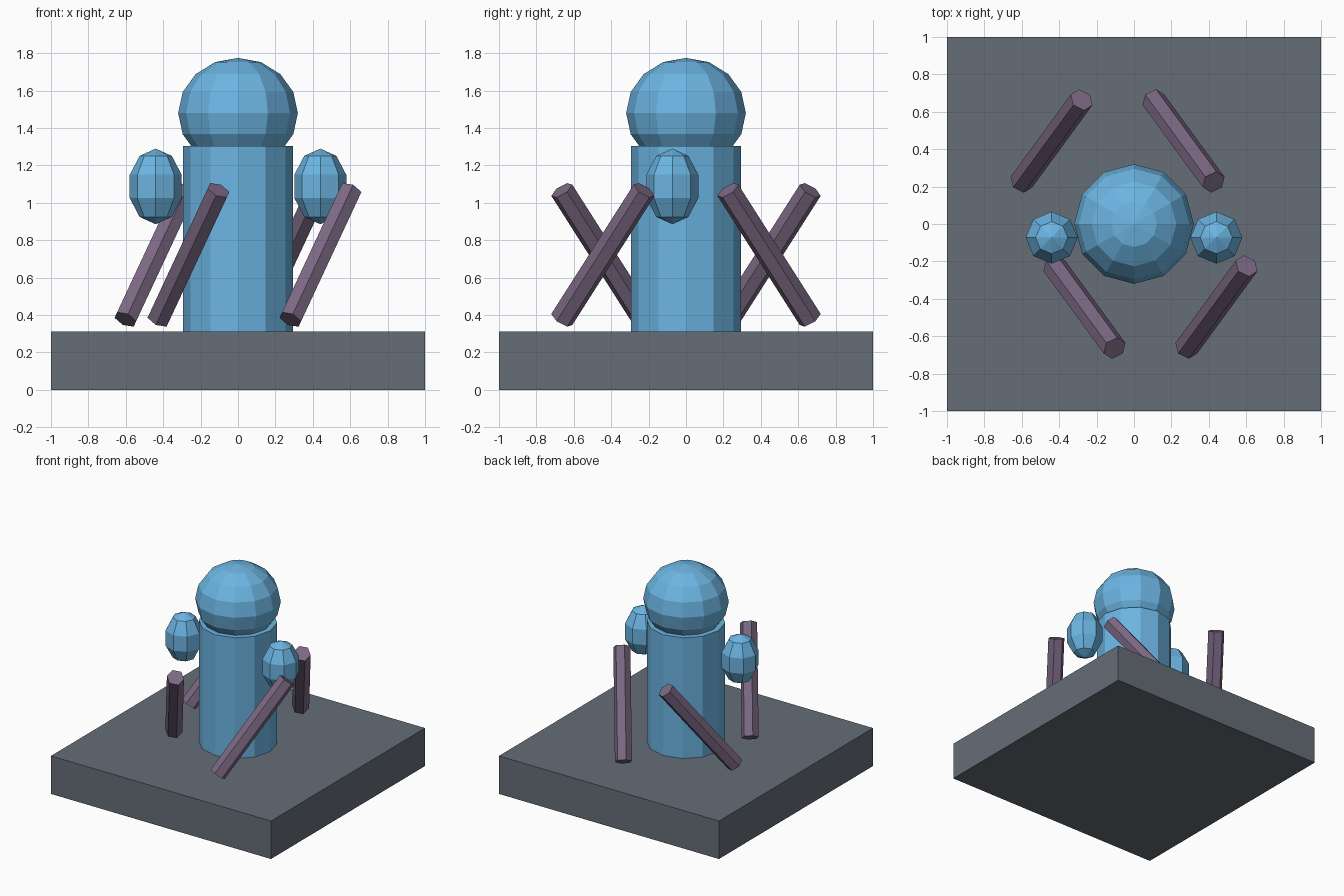
import bpy
from math import radians

if "Cube" in bpy.data.objects:
    bpy.data.objects.remove(bpy.data.objects["Cube"])


def material(name, rgb):
    mat = bpy.data.materials.new(name)
    mat.diffuse_color = (*rgb, 1)
    mat.use_nodes = True
    mat.node_tree.nodes["Principled BSDF"].inputs["Base Color"].default_value = mat.diffuse_color
    return mat


BLUE = material("blue", (0.15, 0.46, 0.76))
PURPLE = material("purple", (0.20, 0.14, 0.23))
SLATE = material("slate", (0.13, 0.155, 0.18))


def finish(name, mat):
    ob = bpy.context.object
    ob.name = name
    ob.data.materials.append(mat)
    return ob


def ellipsoid(name, loc, radius, height, segments, rings):
    bpy.ops.mesh.primitive_uv_sphere_add(segments=segments, ring_count=rings, radius=1, location=loc)
    finish(name, BLUE).scale = (radius, radius, height)


def prism(name, loc, radius, depth, sides, mat, rot=(0, 0, 0)):
    bpy.ops.mesh.primitive_cylinder_add(vertices=sides, radius=radius, depth=depth,
                                        location=loc, rotation=rot)
    finish(name, mat)


# square plinth
bpy.ops.mesh.primitive_cube_add(size=1, location=(0, 0, 0.156))
finish("plinth", SLATE).scale = (2, 2, 0.312)

# column body and head
prism("body", (0, 0, 0.808), 0.293, 0.992, 12, BLUE)
ellipsoid("head", (0, 0, 1.48), 0.32, 0.295, 12, 8)

# floating side pods
for side, x in (("left", -0.44), ("right", 0.44)):
    ellipsoid(side + "_pod", (x, -0.073, 1.088), 0.146, 0.202, 8, 5)

# leaning hexagonal rods around the body
rods = [("back_left_rod", -0.441, 0.444, -30), ("back_right_rod", 0.265, 0.444, 30),
        ("front_left_rod", -0.265, -0.444, 30), ("front_right_rod", 0.441, -0.444, -30)]
for name, x, y, tilt in rods:
    prism(name, (x, y, 0.722), 0.065, 0.88, 6, PURPLE, (radians(tilt), radians(25), 0))
